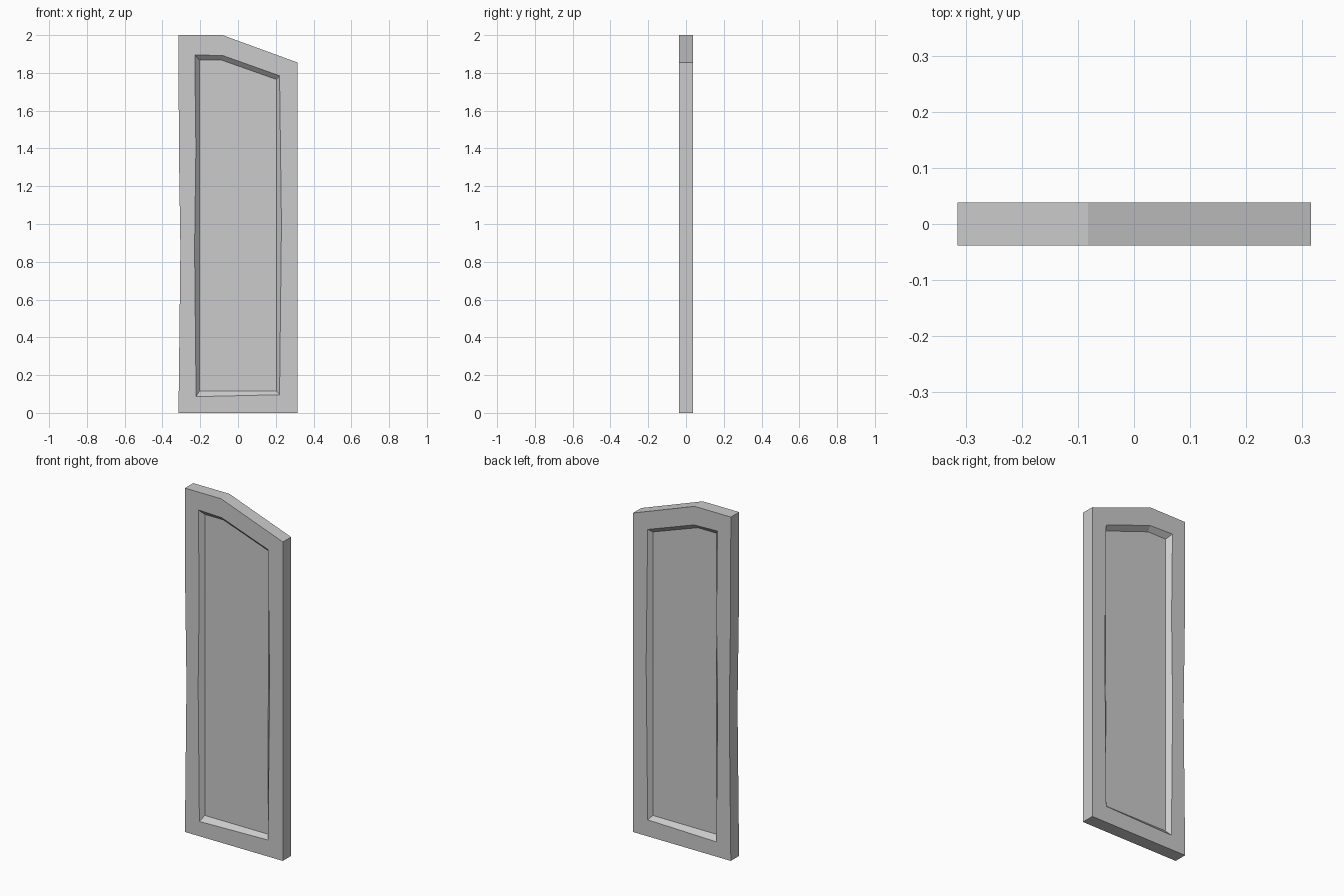
import bpy, bmesh

if "Cube" in bpy.data.objects:
    bpy.data.objects.remove(bpy.data.objects["Cube"])

HALF, PANEL = 0.038, 0.013   # frame face and recessed panel distance from centre

# Matching (x, z) outlines: door edge, rim of recess, flat panel
outer = [(-.315, 0), (.315, 0), (.315, 1.0), (.315, 1.855),
         (-.082, 2), (-.315, 2), (-.313, 1.4), (-.305, .87)]
rim = [(-.222, .086), (.22, .096), (.23, 1.0), (.22, 1.785),
       (-.078, 1.891), (-.229, 1.896), (-.223, 1.4), (-.23, .87)]
panel = [(-.204, .116), (.204, .116), (.204, 1.0), (.204, 1.765),
         (-.085, 1.867), (-.204, 1.867), (-.204, 1.4), (-.204, .87)]

bm = bmesh.new()


def loop(points, y):
    return [bm.verts.new((x, y, z)) for x, z in points]


def bridge(a, b):
    n = len(a)
    for i in range(n):
        j = (i + 1) % n
        bm.faces.new((a[i], a[j], b[j], b[i]))


# Front and back: flat frame, sloped moulding, recessed panel
edges = []
for s in (-1, 1):
    a, b, c = loop(outer, s * HALF), loop(rim, s * HALF), loop(panel, s * PANEL)
    bridge(a, b)
    bridge(b, c)
    bm.faces.new(c)
    edges.append(a)

# Door thickness
bridge(*edges)
bmesh.ops.recalc_face_normals(bm, faces=bm.faces)

mesh = bpy.data.meshes.new("door_leaf")
bm.to_mesh(mesh)
bm.free()
bpy.context.collection.objects.link(bpy.data.objects.new("door_leaf", mesh))
